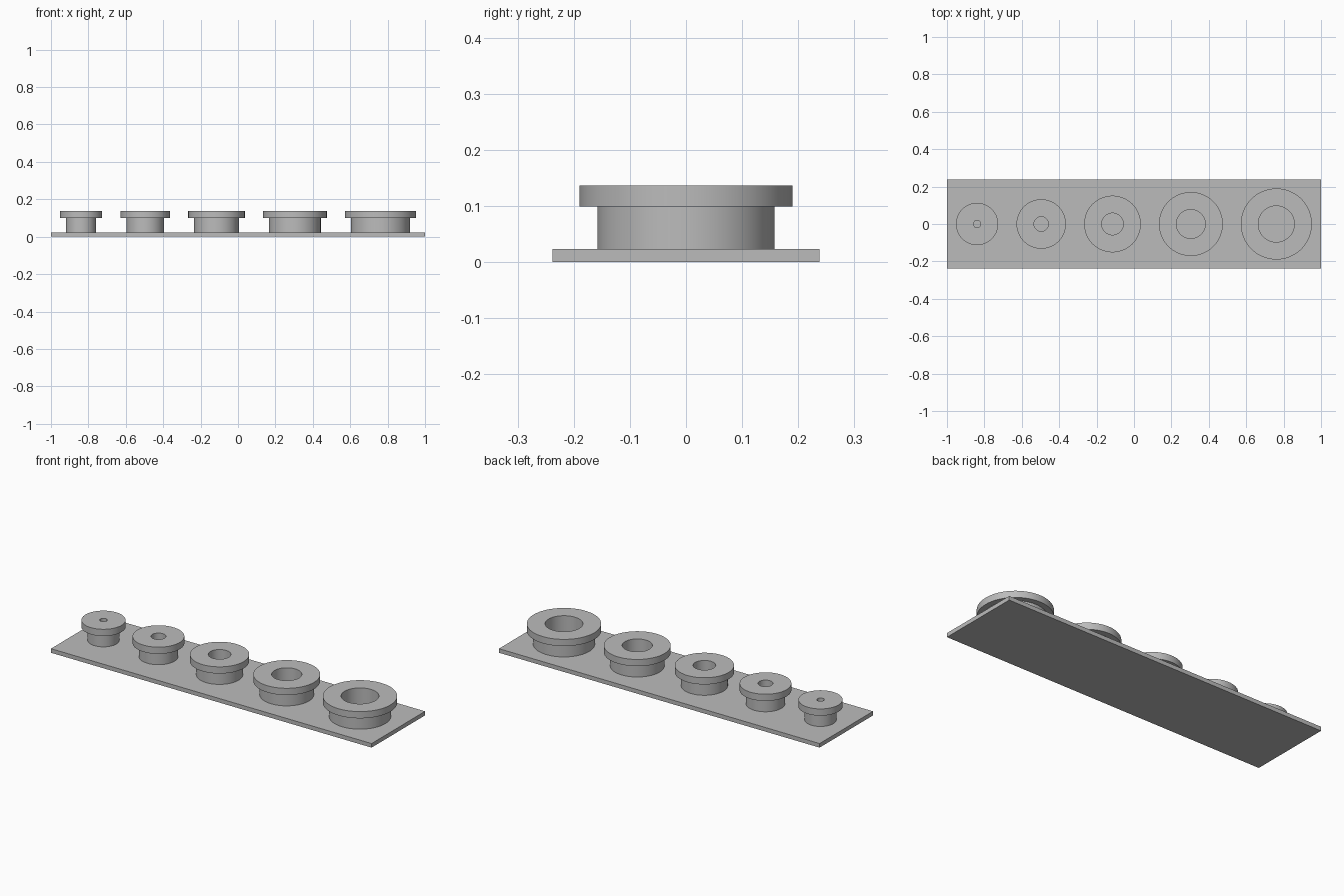
import bpy, bmesh, math

if "Cube" in bpy.data.objects:
    bpy.data.objects.remove(bpy.data.objects["Cube"])

grey = bpy.data.materials.new("plain grey")
grey.diffuse_color = (0.5, 0.5, 0.5, 1)
grey.use_nodes = True
grey.node_tree.nodes["Principled BSDF"].inputs["Base Color"].default_value = grey.diffuse_color

PLATE_TOP, NECK_TOP, FLANGE_TOP = 0.023, 0.099, 0.137
SEGMENTS = 96


def finish(bm, name, location=(0, 0, 0)):
    bmesh.ops.recalc_face_normals(bm, faces=bm.faces)
    mesh = bpy.data.meshes.new(name)
    bm.to_mesh(mesh)
    bm.free()
    mesh.materials.append(grey)
    obj = bpy.data.objects.new(name, mesh)
    obj.location = location
    bpy.context.collection.objects.link(obj)
    return obj


def bushing(name, x, bore):
    """Flanged ring: a closed cross-section revolved around z."""
    flange = bore + 0.0935
    neck = flange - 0.032
    profile = [(bore, PLATE_TOP), (neck, PLATE_TOP), (neck, NECK_TOP),
               (flange, NECK_TOP), (flange, FLANGE_TOP), (bore, FLANGE_TOP)]
    bm = bmesh.new()
    rings = []
    for i in range(SEGMENTS):
        a = 2 * math.pi * i / SEGMENTS
        rings.append([bm.verts.new((r * math.cos(a), r * math.sin(a), z))
                      for r, z in profile])
    n = len(profile)
    for i in range(SEGMENTS):
        a, b = rings[i], rings[(i + 1) % SEGMENTS]
        for j in range(n):
            k = (j + 1) % n
            bm.faces.new((a[j], b[j], b[k], a[k]))
    obj = finish(bm, name, (x, 0, 0))
    # Smooth round walls with crisp rims
    bpy.ops.object.select_all(action='DESELECT')
    obj.select_set(True)
    bpy.context.view_layer.objects.active = obj
    bpy.ops.object.shade_smooth_by_angle(angle=math.radians(30))


# Flat base plate
bm = bmesh.new()
bmesh.ops.create_cube(bm, size=1)
bmesh.ops.scale(bm, vec=(2, 0.476, PLATE_TOP), verts=bm.verts)
bmesh.ops.translate(bm, vec=(0, 0, PLATE_TOP / 2), verts=bm.verts)
finish(bm, "base_plate")

# Row of bushings with growing bores
for i, x in enumerate((-0.839, -0.496, -0.115, 0.304, 0.761)):
    bushing(f"bushing_{i + 1}", x, 0.0193 * (i + 1))
